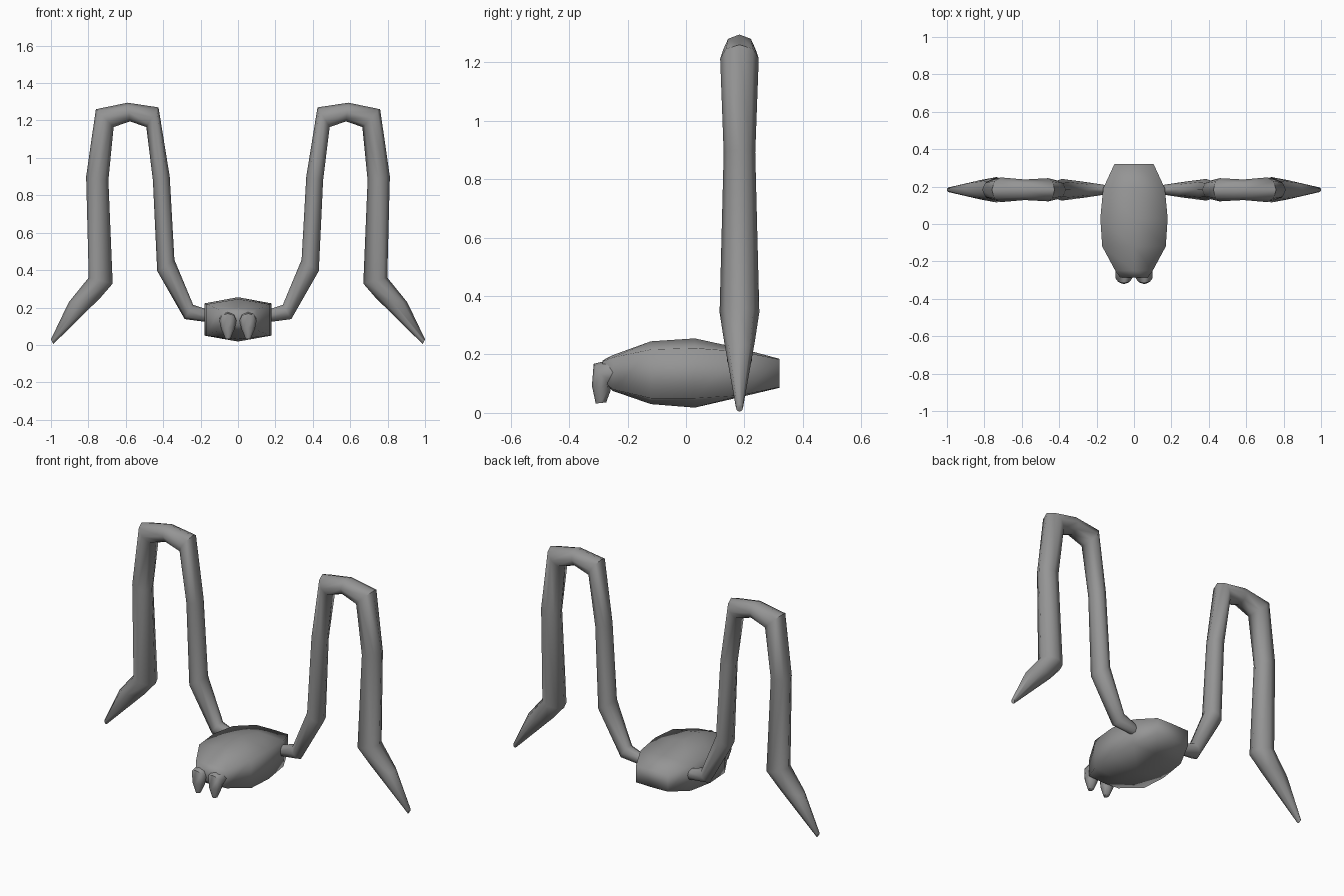
import bpy, bmesh, math
from mathutils import Vector

if "Cube" in bpy.data.objects:
    bpy.data.objects.remove(bpy.data.objects["Cube"])

grey = bpy.data.materials.new("plain grey")
grey.diffuse_color = (0.3, 0.3, 0.3, 1)
grey.use_nodes = True
grey.node_tree.nodes["Principled BSDF"].inputs["Base Color"].default_value = grey.diffuse_color


def loft(name, rings, smooth=65):
    """Skin a list of equal-length point rings and cap both ends."""
    bm = bmesh.new()
    loops = [[bm.verts.new(p) for p in ring] for ring in rings]
    n = len(loops[0])
    for a, b in zip(loops, loops[1:]):
        for i in range(n):
            j = (i + 1) % n
            bm.faces.new((a[i], a[j], b[j], b[i]))
    bm.faces.new(loops[0])
    bm.faces.new(loops[-1])
    bmesh.ops.recalc_face_normals(bm, faces=bm.faces)
    me = bpy.data.meshes.new(name)
    bm.to_mesh(me)
    bm.free()
    ob = bpy.data.objects.new(name, me)
    bpy.context.collection.objects.link(ob)
    me.materials.append(grey)
    bpy.ops.object.select_all(action='DESELECT')
    ob.select_set(True)
    bpy.context.view_layer.objects.active = ob
    bpy.ops.object.shade_smooth_by_angle(angle=math.radians(smooth))
    return ob


def oval(center, u, v, sides=8):
    """Ring of points around a centre with half axes u and v."""
    return [center + u * math.cos(t) + v * math.sin(t)
            for t in (2 * math.pi * i / sides for i in range(sides))]


# Body: six-sided sections (y, half width, ridge top, side top, side bottom, keel)
sections = [
    (0.32, 0.105, 0.185, 0.183, 0.088, 0.086),
    (0.19, 0.165, 0.220, 0.210, 0.060, 0.055),
    (0.03, 0.180, 0.255, 0.222, 0.050, 0.018),
    (-0.12, 0.170, 0.245, 0.217, 0.050, 0.030),
    (-0.25, 0.100, 0.198, 0.190, 0.080, 0.075),
    (-0.285, 0.075, 0.180, 0.176, 0.110, 0.105),
]
loft("body", [[(0, y, t), (w, y, st), (w, y, sb), (0, y, b), (-w, y, sb), (-w, y, st)]
              for y, w, t, st, sb, b in sections], 85)

# Leg sections: outer-bend point (x, z), inner-bend point (x, z), half depth in y
leg = [
    ((0.150, 0.185), (0.150, 0.120), 0.025),
    ((0.240, 0.215), (0.285, 0.138), 0.042),
    ((0.340, 0.455), (0.432, 0.395), 0.058),
    ((0.365, 0.900), (0.455, 0.880), 0.050),
    ((0.425, 1.270), (0.490, 1.165), 0.062),
    ((0.590, 1.295), (0.578, 1.195), 0.055),
    ((0.760, 1.260), (0.665, 1.165), 0.066),
    ((0.812, 0.900), (0.693, 0.880), 0.054),
    ((0.798, 0.360), (0.670, 0.328), 0.068),
    ((0.905, 0.228), (0.735, 0.253), 0.052),
    ((1.000, 0.030), (0.988, 0.004), 0.012),
]
for side, label in ((1, "right"), (-1, "left")):
    rings = []
    for (ax, az), (bx, bz), depth in leg:
        a = Vector((side * ax, 0.183, az))
        b = Vector((side * bx, 0.183, bz))
        rings.append(oval((a + b) / 2, (a - b) / 2, Vector((0, depth, 0))))
    loft(label + "_leg", rings)

    # Fang: short hooked cone (y, z, half width, depth axis y, depth axis z)
    fang = [
        (-0.245, 0.140, 0.046, 0.000, 0.045),
        (-0.288, 0.130, 0.046, -0.028, 0.038),
        (-0.290, 0.085, 0.036, -0.032, 0.008),
        (-0.291, 0.034, 0.014, -0.018, -0.002),
    ]
    loft(label + "_fang", [oval(Vector((side * 0.054, y, z)), Vector((w, 0, 0)),
                                Vector((0, dy, dz))) for y, z, w, dy, dz in fang])
